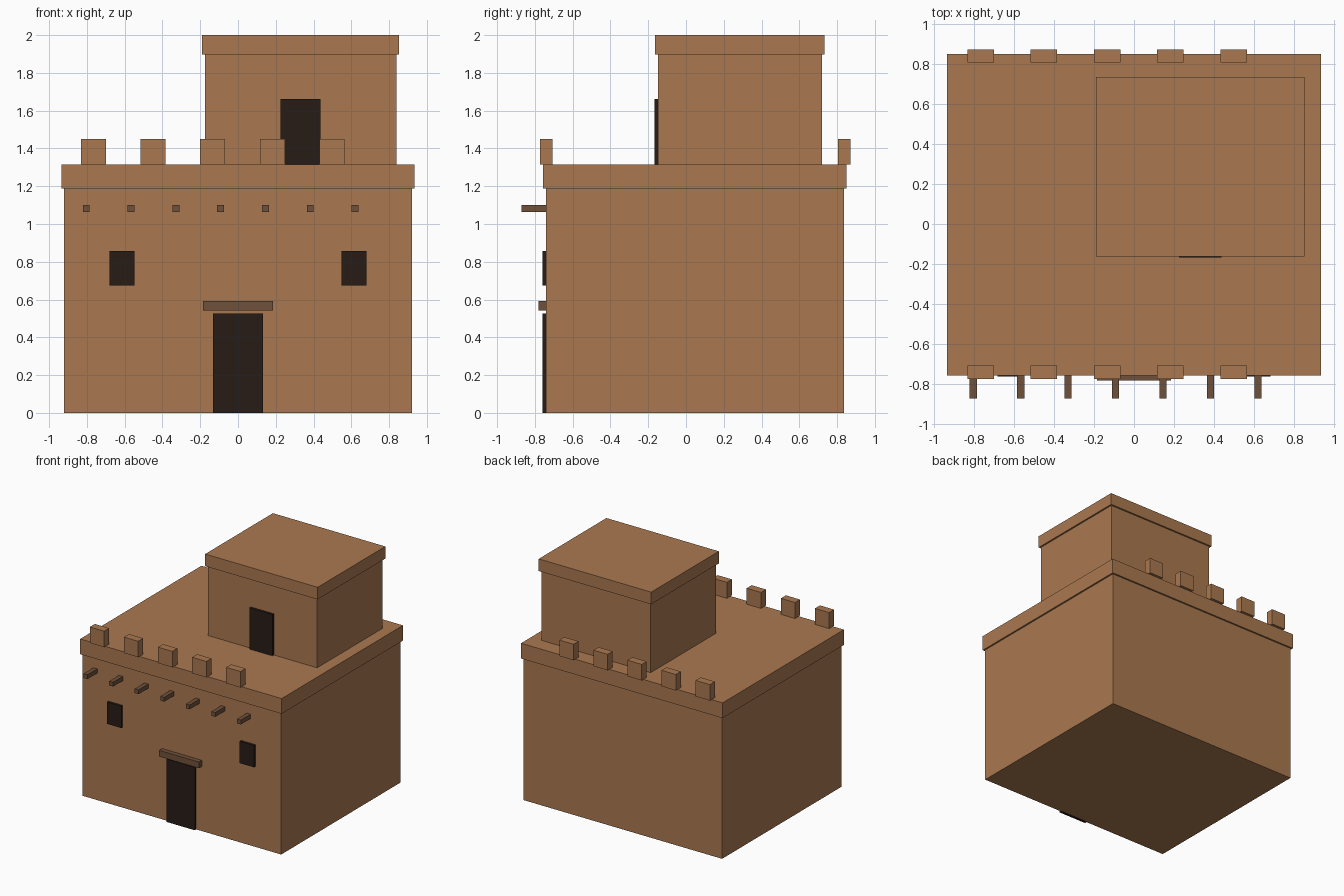
import bpy

if "Cube" in bpy.data.objects:
    bpy.data.objects.remove(bpy.data.objects["Cube"])


def material(name, color):
    m = bpy.data.materials.new(name)
    m.diffuse_color = (*color, 1)
    m.use_nodes = True
    m.node_tree.nodes["Principled BSDF"].inputs["Base Color"].default_value = m.diffuse_color
    return m


ADOBE = material("adobe", (0.40, 0.19, 0.08))
WOOD = material("wood", (0.16, 0.083, 0.043))
DARK = material("dark_opening", (0.021, 0.012, 0.008))


def box(name, xs, ys, zs, mat):
    """Box from its (min, max) range on each axis."""
    spans = (xs, ys, zs)
    bpy.ops.mesh.primitive_cube_add(size=1, location=[(a + b) / 2 for a, b in spans])
    ob = bpy.context.object
    ob.name = name
    ob.scale = [b - a for a, b in spans]
    bpy.ops.object.transform_apply(location=False, rotation=False, scale=True)
    ob.data.materials.append(mat)
    return ob


ROOF = 1.316
WALL = -0.742   # front wall plane

# Main storey with its overhanging solid parapet band
box("main_walls", (-0.92, 0.92), (WALL, 0.836), (0, 1.19), ADOBE)
box("main_parapet", (-0.934, 0.934), (-0.756, 0.85), (1.188, ROOF), ADOBE)

# Upper room and roof cap
box("upper_walls", (-0.176, 0.838), (-0.149, 0.719), (ROOF, 1.9), ADOBE)
box("upper_cap", (-0.19, 0.852), (-0.163, 0.733), (1.898, 2.0), ADOBE)

# Merlons along the front and back edges
for i in range(5):
    x = -0.766 + i * 0.316
    for side, y in (("front", -0.74), ("back", 0.839)):
        box(f"{side}_merlon_{i + 1}", (x - 0.066, x + 0.066),
            (y - 0.033, y + 0.033), (ROOF, 1.45), ADOBE)

# Projecting roof beams
for i in range(7):
    x = -0.803 + i * 0.237
    box(f"roof_beam_{i + 1}", (x - 0.018, x + 0.018), (-0.872, WALL + 0.02),
        (1.064, 1.1), WOOD)

# Doors, lintel and windows
box("front_door", (-0.132, 0.132), (-0.761, WALL + 0.01), (0, 0.527), DARK)
box("door_lintel", (-0.184, 0.184), (-0.781, WALL + 0.01), (0.541, 0.593), WOOD)
box("upper_door", (0.224, 0.436), (-0.168, -0.139), (ROOF, 1.662), DARK)
for side, x in (("left", -0.615), ("right", 0.615)):
    box(f"{side}_window", (x - 0.066, x + 0.066), (-0.761, WALL + 0.01),
        (0.674, 0.857), DARK)
